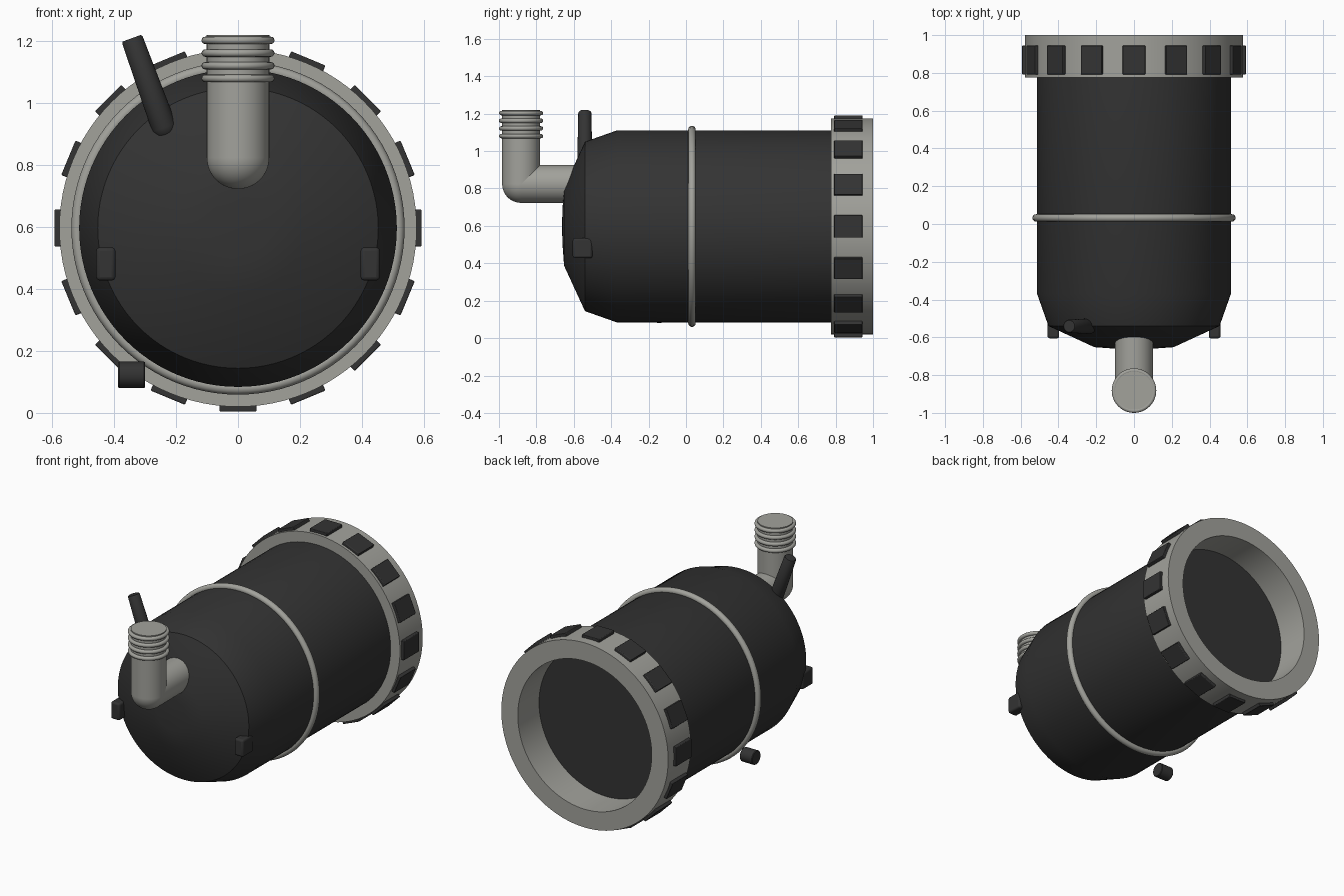
import bpy, bmesh, math
from mathutils import Vector, Matrix

cube = bpy.data.objects.get("Cube")
if cube:
    bpy.data.objects.remove(cube, do_unlink=True)


def material(name, rgb):
    m = bpy.data.materials.new(name)
    m.use_nodes = True
    m.diffuse_color = (*rgb, 1)
    m.node_tree.nodes["Principled BSDF"].inputs["Base Color"].default_value = (*rgb, 1)
    return m


dark = material("charcoal", (0.033, 0.033, 0.033))
light = material("warm_grey", (0.36, 0.36, 0.33))
AXIS_Z = 0.597
BARREL_AXIS = Vector((0, 1, 0))


def finish(bm, name, mat, bevel=0):
    bmesh.ops.recalc_face_normals(bm, faces=bm.faces)
    mesh = bpy.data.meshes.new(name)
    bm.to_mesh(mesh)
    bm.free()
    mesh.materials.append(mat)
    ob = bpy.data.objects.new(name, mesh)
    bpy.context.collection.objects.link(ob)
    if bevel:
        mod = ob.modifiers.new("rounded_edges", 'BEVEL')
        mod.width, mod.segments = bevel, 3
    bpy.ops.object.select_all(action='DESELECT')
    ob.select_set(True)
    bpy.context.view_layer.objects.active = ob
    bpy.ops.object.shade_smooth_by_angle(angle=math.radians(35))
    return ob


def lathe(name, profile, mat, origin, axis, segments=64, closed=False):
    """Turn (radius, distance) points about an axis; cap the ends unless closed."""
    bm = bmesh.new()
    turn = Vector((0, 0, 1)).rotation_difference(Vector(axis)).to_matrix()
    rings = []
    for r, d in profile:
        angles = [math.tau * i / segments for i in range(segments)]
        rings.append([bm.verts.new(turn @ Vector((r * math.cos(a), r * math.sin(a), d))
                                   + Vector(origin)) for a in angles])
    pairs = list(zip(rings, rings[1:]))
    if closed:
        pairs.append((rings[-1], rings[0]))
    else:
        bm.faces.new(rings[0])
        bm.faces.new(rings[-1])
    for a, b in pairs:
        for i in range(segments):
            j = (i + 1) % segments
            bm.faces.new((a[i], a[j], b[j], b[i]))
    return finish(bm, name, mat)


def bead(name, major, minor, origin, axis, segments=64):
    n = 12
    circle = [(major + minor * math.cos(math.tau * i / n), minor * math.sin(math.tau * i / n))
              for i in range(n)]
    return lathe(name, circle, light, origin, axis, segments, closed=True)


def box(name, size, mat, matrix, bevel):
    bm = bmesh.new()
    bmesh.ops.create_cube(bm, size=1, matrix=matrix @ Matrix.Diagonal((*size, 1)))
    return finish(bm, name, mat, bevel)


# Barrel with tapered shoulder and shallow domed front
center = (0, 0, AXIS_Z)
lathe("barrel", [(0.513, 0.79), (0.513, -0.37), (0.453, -0.54), (0.21, -0.652),
                 (0.1, -0.66), (0.01, -0.663)], dark, center, BARREL_AXIS, 96)
bead("barrel_band", 0.518, 0.02, (0, 0.032, AXIS_Z), BARREL_AXIS, 96)

# Open collar at the back with grip pads
lathe("collar", [(0.577, 0.775), (0.577, 1), (0.463, 1), (0.463, 0.775)],
      light, center, BARREL_AXIS, 96, closed=True)
for i in range(16):
    spin = Matrix.Rotation(math.tau * i / 16, 4, 'Y')
    place = Matrix.Translation((0, 0.868, AXIS_Z)) @ spin @ Matrix.Translation((0, 0, 0.576))
    box("grip_pad", (0.12, 0.152, 0.034), dark, place, 0.004)

# Elbow pipe with threaded mouth
PIPE_Y, PIPE_Z, PIPE_R = -0.882, 0.824, 0.101
bend = (0, PIPE_Y, PIPE_Z)
lathe("pipe_upright", [(PIPE_R, 0), (PIPE_R, 0.396)], light, bend, (0, 0, 1), 48)
lathe("pipe_inlet", [(PIPE_R, 0), (PIPE_R, 0.3)], light, bend, BARREL_AXIS, 48)
bm = bmesh.new()
bmesh.ops.create_uvsphere(bm, u_segments=48, v_segments=24, radius=PIPE_R,
                          matrix=Matrix.Translation(bend))
finish(bm, "pipe_elbow", light)
for i in range(4):
    bead("pipe_thread", 0.106, 0.012, (0, PIPE_Y, 1.08 + 0.041 * i), (0, 0, 1), 48)

# Tapered lever on the shoulder
top, foot = Vector((-0.343, -0.541, 1.21)), Vector((-0.228, -0.541, 0.893))
length = (foot - top).length
lathe("lever", [(0.031, 0), (0.035, 0.006), (0.041, length - 0.03),
                (0.036, length - 0.012), (0.024, length)], dark, top, foot - top, 32)

# Side lugs
for side in (-1, 1):
    box("side_lug", (0.062, 0.105, 0.107), dark,
        Matrix.Translation((side * 0.427, -0.553, 0.481)), 0.012)

# Small drain plug beneath the barrel
lathe("drain_plug", [(0.04, 0), (0.043, 0.004), (0.043, 0.083), (0.04, 0.087)], dark,
      (-0.387, -0.143, 0.123), (1, 0, 0), 32)
